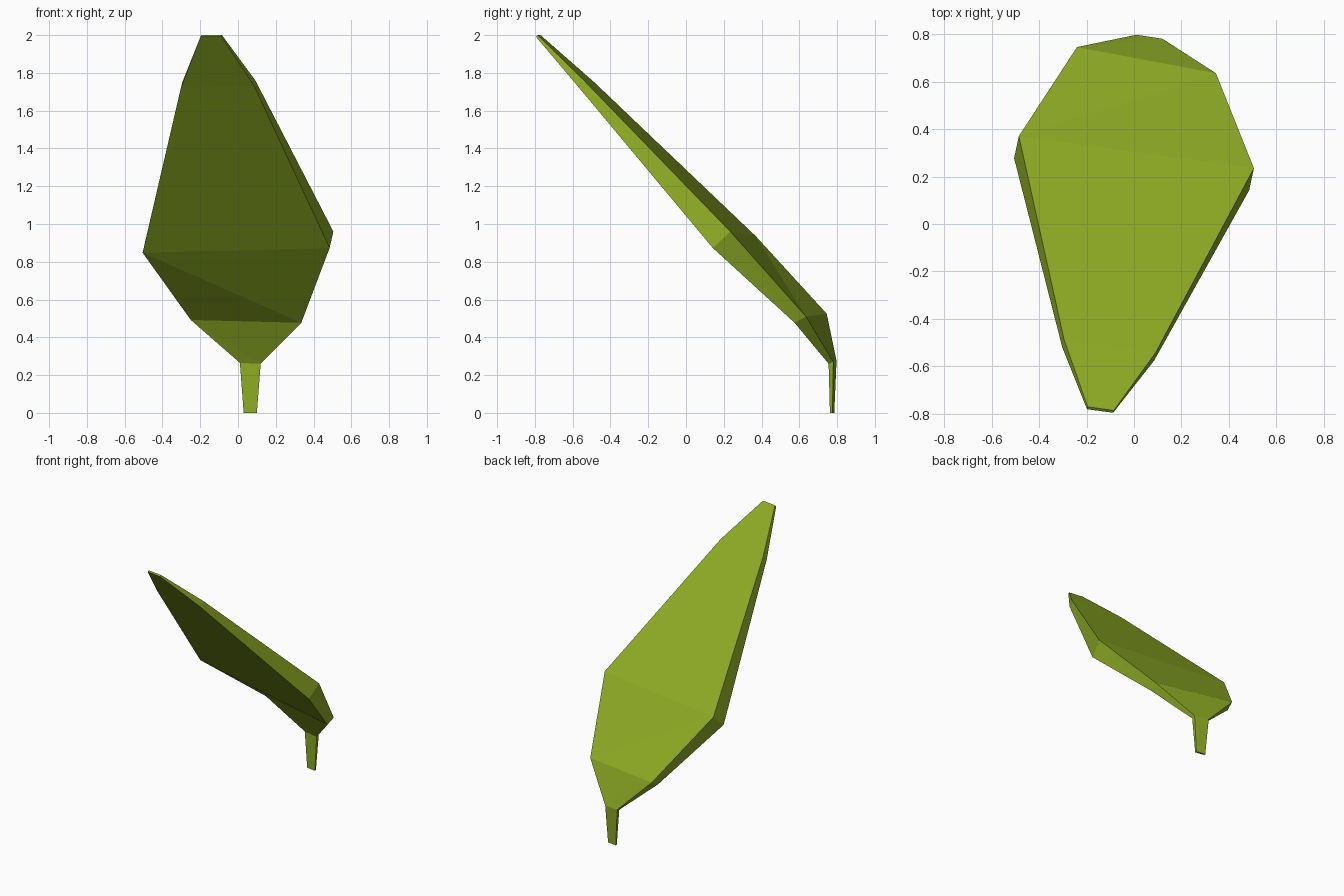
import bpy, bmesh
from mathutils import Vector

cube = bpy.data.objects.get("Cube")
if cube:
    bpy.data.objects.remove(cube, do_unlink=True)


def flat_colour(name, rgb):
    mat = bpy.data.materials.new(name)
    mat.use_nodes = True
    colour = (*rgb, 1)
    mat.diffuse_color = colour
    shader = mat.node_tree.nodes["Principled BSDF"]
    shader.inputs["Base Color"].default_value = colour
    shader.inputs["Roughness"].default_value = 0.9
    return mat


def loft_blade(name, stations, material):
    """Loft a flat-shaded blade through four-cornered cross-sections.
    Each station: upper right edge, upper left edge, offset to the underside."""
    bm = bmesh.new()
    rings = []
    for right, left, depth in stations:
        right, left, depth = Vector(right), Vector(left), Vector(depth)
        corners = (right, left, left + depth, right + depth)
        rings.append([bm.verts.new(corner) for corner in corners])

    # Skin neighbouring sections, splitting each panel along one diagonal
    for low, high in zip(rings, rings[1:]):
        for i in range(4):
            j = (i + 1) % 4
            if i == 2:
                bm.faces.new((low[i], low[j], high[j]))
                bm.faces.new((low[i], high[j], high[i]))
            else:
                bm.faces.new((low[i], low[j], high[i]))
                bm.faces.new((low[j], high[j], high[i]))
    # Close the stem foot and the leaf tip
    bm.faces.new(rings[0][::-1])
    bm.faces.new(rings[-1])
    bmesh.ops.recalc_face_normals(bm, faces=bm.faces)

    mesh = bpy.data.meshes.new(name)
    bm.to_mesh(mesh)
    bm.free()
    mesh.materials.append(material)
    obj = bpy.data.objects.new(name, mesh)
    bpy.context.collection.objects.link(obj)
    return obj


leaf_green = flat_colour("leaf_green", (0.27, 0.41, 0.018))

# Stem sections, then the blade: base, shoulder, widest point, taper and tip
stem_foot = ((0.03, 0.785, 0), (0.1, 0.775, 0), (0, -0.013, 0))
stem_top = ((0.01, 0.797, 0.275), (0.12, 0.78, 0.27), (0, -0.025, -0.01))
shoulder = ((-0.24, 0.745, 0.525), (0.345, 0.635, 0.51), (-0.01, -0.06, -0.033))
widest = ((-0.485, 0.37, 0.935), (0.505, 0.235, 0.96), (-0.02, -0.093, -0.087))
taper = ((-0.295, -0.485, 1.75), (0.092, -0.54, 1.76), (-0.007, -0.035, -0.028))
tip = ((-0.195, -0.77, 2), (-0.085, -0.785, 2), (-0.003, -0.01, -0.008))

loft_blade("leaf", (stem_foot, stem_top, shoulder, widest, taper, tip), leaf_green)
